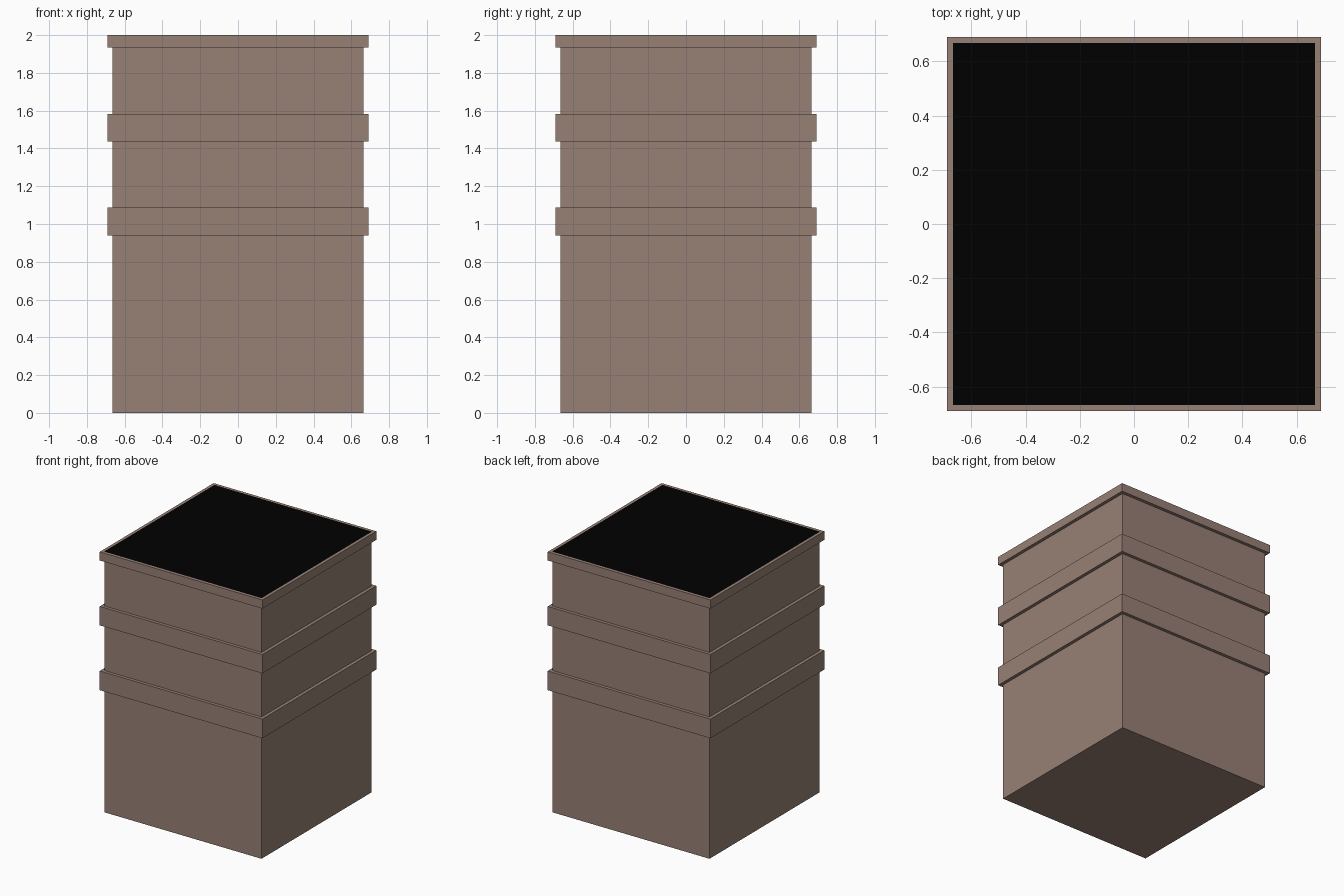
import bpy, bmesh

if "Cube" in bpy.data.objects:
    bpy.data.objects.remove(bpy.data.objects["Cube"])

BODY, BAND, OPENING = 0.665, 0.69, 0.668   # half widths


def material(name, color):
    m = bpy.data.materials.new(name)
    m.diffuse_color = (*color, 1.0)
    m.use_nodes = True
    m.node_tree.nodes["Principled BSDF"].inputs["Base Color"].default_value = m.diffuse_color
    return m


brown = material("warm_brown", (0.310, 0.216, 0.178))
black = material("soot_black", (0.0, 0.0, 0.0))


def square_loft(name, profile, mats):
    """Sweep a (half width, height) profile round a square and close both ends;
    the top end takes the last material."""
    bm = bmesh.new()
    rings = [[bm.verts.new((sx * r, sy * r, z))
              for sx, sy in ((-1, -1), (1, -1), (1, 1), (-1, 1))]
             for r, z in profile]
    for a, b in zip(rings, rings[1:]):
        for i in range(4):
            j = (i + 1) % 4
            bm.faces.new((a[i], a[j], b[j], b[i]))
    bm.faces.new(rings[0][::-1])
    bm.faces.new(rings[-1]).material_index = len(mats) - 1
    mesh = bpy.data.meshes.new(name)
    bm.to_mesh(mesh)
    bm.free()
    for m in mats:
        mesh.materials.append(m)
    obj = bpy.data.objects.new(name, mesh)
    bpy.context.collection.objects.link(obj)
    return obj


# Square stack with three raised bands, the last one forming the rim
profile = [(BODY, 0.0)]
for low, high in ((0.94, 1.087), (1.437, 1.582), (1.934, 2.0)):
    profile += [(BODY, low), (BAND, low), (BAND, high), (BODY, high)]
# The rim ends at a flush dark top panel
profile[-1] = (OPENING, 2.0)
square_loft("banded_stack", profile, [brown, black])
